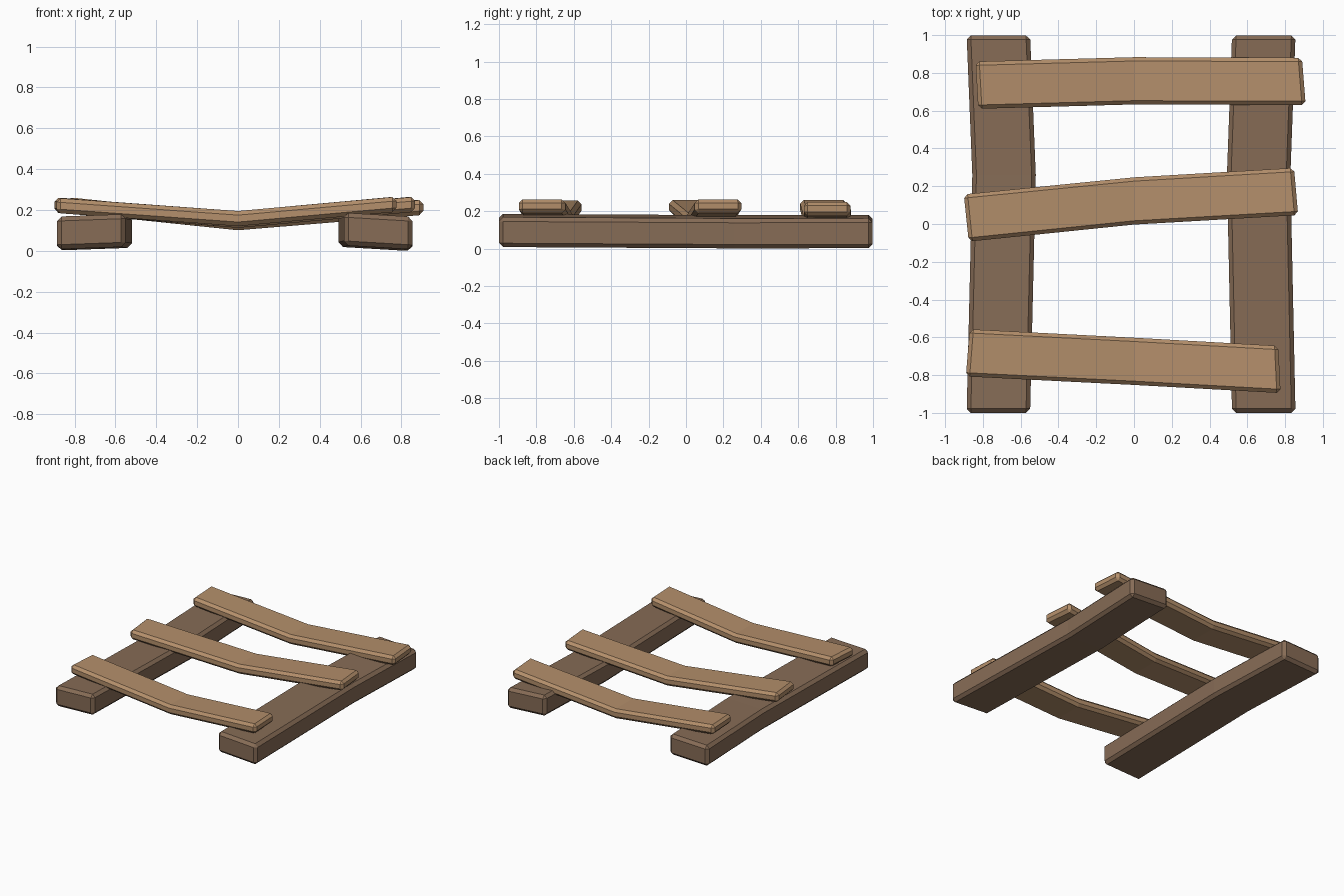
import bpy, bmesh
from mathutils import Vector

if "Cube" in bpy.data.objects:
    bpy.data.objects.remove(bpy.data.objects["Cube"])


def material(name, rgb):
    m = bpy.data.materials.new(name)
    m.diffuse_color = (*rgb, 1)
    m.use_nodes = True
    m.node_tree.nodes["Principled BSDF"].inputs["Base Color"].default_value = m.diffuse_color
    return m


dark_wood = material("dark wood", (0.242, 0.150, 0.093))
light_wood = material("light wood", (0.456, 0.275, 0.147))


def plank(name, stations, across, thick, bevel, mat):
    """Sweep a rectangle through stations of (centre, half-width vector)."""
    bm = bmesh.new()
    up = Vector((0, 0, thick / 2))
    rings = []
    for centre, half in stations:
        c = Vector(centre)
        h = Vector(half)
        rings.append([bm.verts.new(p) for p in (c - h - up, c + h - up, c + h + up, c - h + up)])
    for a, b in zip(rings, rings[1:]):
        for i in range(4):
            j = (i + 1) % 4
            bm.faces.new((a[i], a[j], b[j], b[i]))
    bm.faces.new(rings[0])
    bm.faces.new(rings[-1])
    bmesh.ops.recalc_face_normals(bm, faces=bm.faces)
    # chamfer the hard edges, leaving the gentle bend lines alone
    sharp = [e for e in bm.edges if e.calc_face_angle(0) > 0.7]
    bmesh.ops.bevel(bm, geom=sharp, offset=bevel, offset_type='OFFSET',
                    segments=1, affect='EDGES', profile=0.5)
    me = bpy.data.meshes.new(name)
    bm.to_mesh(me)
    bm.free()
    me.materials.append(mat)
    ob = bpy.data.objects.new(name, me)
    bpy.context.collection.objects.link(ob)
    return ob


# two long side rails, bowed slightly inward and rolled a little
for name, x_end, x_mid, roll, zs in (
        ("left_rail", -0.718, -0.688, 0.006, (0.094, 0.089, 0.089)),
        ("right_rail", 0.687, 0.660, -0.010, (0.097, 0.090, 0.091))):
    plank(name, [((x, y, z), (0.168, 0, roll))
                 for x, y, z in zip((x_end, x_mid, x_end), (-1, 0.26, 0.998), zs)],
          0.336, 0.16, 0.022, dark_wood)

# three sagging cross slats: (x, y, z, end skew in x)
slats = {
    "front_slat": [(-0.880, -0.682, 0.222, 0.010), (0, -0.727, 0.158, 0), (0.770, -0.770, 0.228, -0.006)],
    "middle_slat": [(-0.888, 0.032, 0.224, -0.013), (0, 0.122, 0.150, 0), (0.858, 0.172, 0.228, -0.011)],
    "back_slat": [(-0.832, 0.735, 0.225, -0.007), (0, 0.758, 0.138, 0), (0.899, 0.755, 0.213, -0.010)],
}
for name, pts in slats.items():
    plank(name, [((x, y, z), (s, 0.125, 0)) for x, y, z, s in pts],
          0.25, 0.074, 0.02, light_wood)
